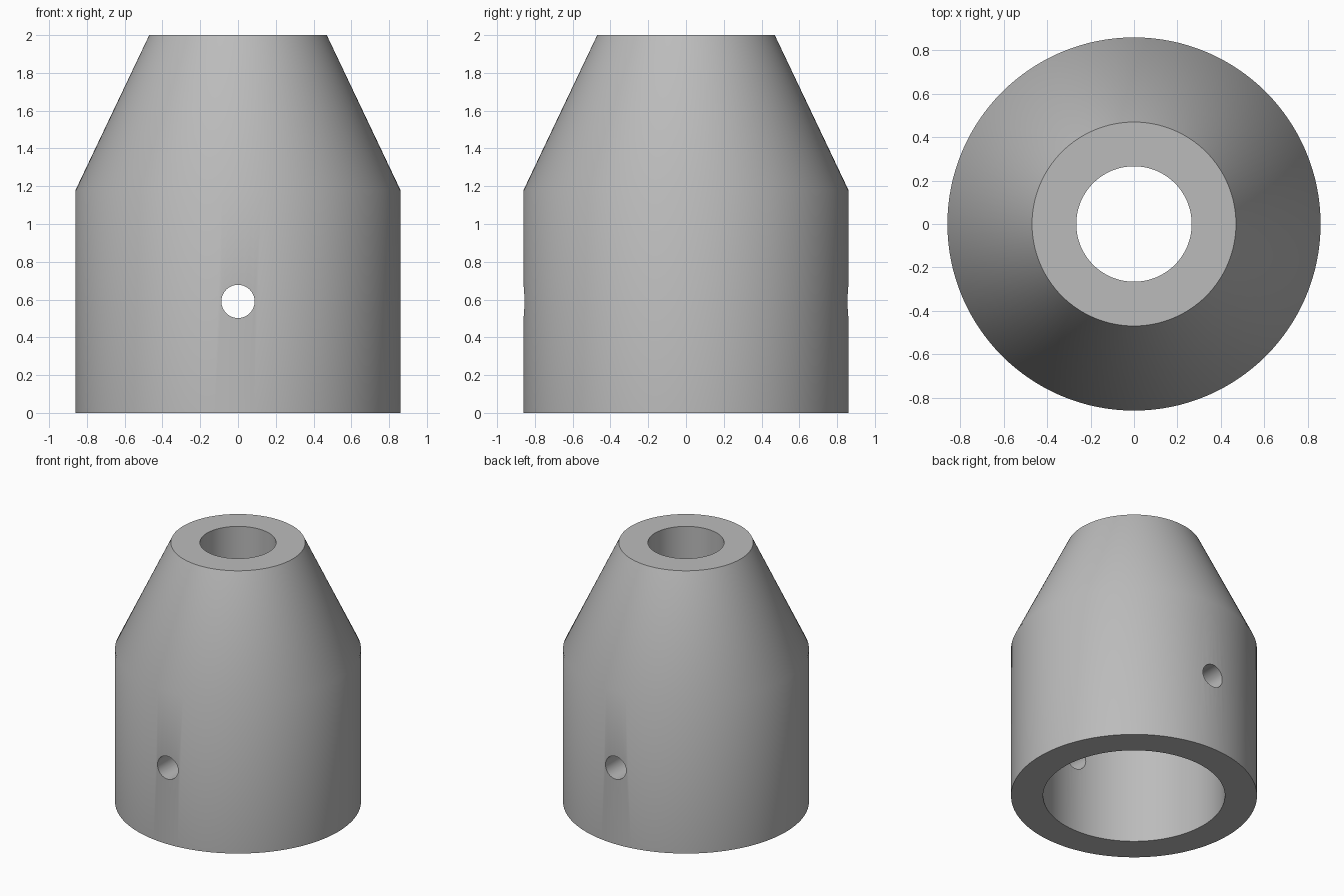
import bpy
import bmesh
import math

cube = bpy.data.objects.get("Cube")
if cube:
    bpy.data.objects.remove(cube)

# Plain grey metal
grey = bpy.data.materials.new("grey metal")
grey.use_nodes = True
colour = (0.5, 0.5, 0.5, 1)
grey.diffuse_color = colour
grey.node_tree.nodes["Principled BSDF"].inputs["Base Color"].default_value = colour

# Wall profile (radius, height): straight outside, taper, top bore, stepped pocket
profile = [(0.86, 0), (0.86, 1.18), (0.47, 2), (0.266, 2), (0.266, 1.18), (0.636, 1.18), (0.636, 0)]


def revolve(name, points, sides):
    bm = bmesh.new()
    rings = []
    for i in range(sides):
        a = math.tau * i / sides
        rings.append([bm.verts.new((r * math.cos(a), r * math.sin(a), z)) for r, z in points])
    for i, ring in enumerate(rings):
        after = rings[(i + 1) % sides]
        for j in range(len(points)):
            k = (j + 1) % len(points)
            bm.faces.new((ring[j], after[j], after[k], ring[k]))
    bmesh.ops.recalc_face_normals(bm, faces=bm.faces)
    mesh = bpy.data.meshes.new(name)
    bm.to_mesh(mesh)
    bm.free()
    obj = bpy.data.objects.new(name, mesh)
    bpy.context.collection.objects.link(obj)
    return obj


body = revolve("tapered_sleeve", profile, 128)
body.data.materials.append(grey)

# Cross pin hole through the front and back walls
bpy.ops.mesh.primitive_cylinder_add(vertices=48, radius=0.088, depth=2.4,
                                    location=(0, 0, 0.59), rotation=(math.pi / 2, 0, 0))
cutter = bpy.context.object
cutter.name = "pin_hole_cutter"
cutter.data.materials.append(grey)
cut = body.modifiers.new("pin hole", "BOOLEAN")
cut.operation = "DIFFERENCE"
cut.solver = "EXACT"
cut.object = cutter

# Apply the cut, then smooth the round walls
bpy.ops.object.select_all(action="DESELECT")
body.select_set(True)
bpy.context.view_layer.objects.active = body
bpy.ops.object.modifier_apply(modifier=cut.name)
bpy.data.objects.remove(cutter)
bpy.ops.object.shade_smooth_by_angle(angle=math.radians(30))
